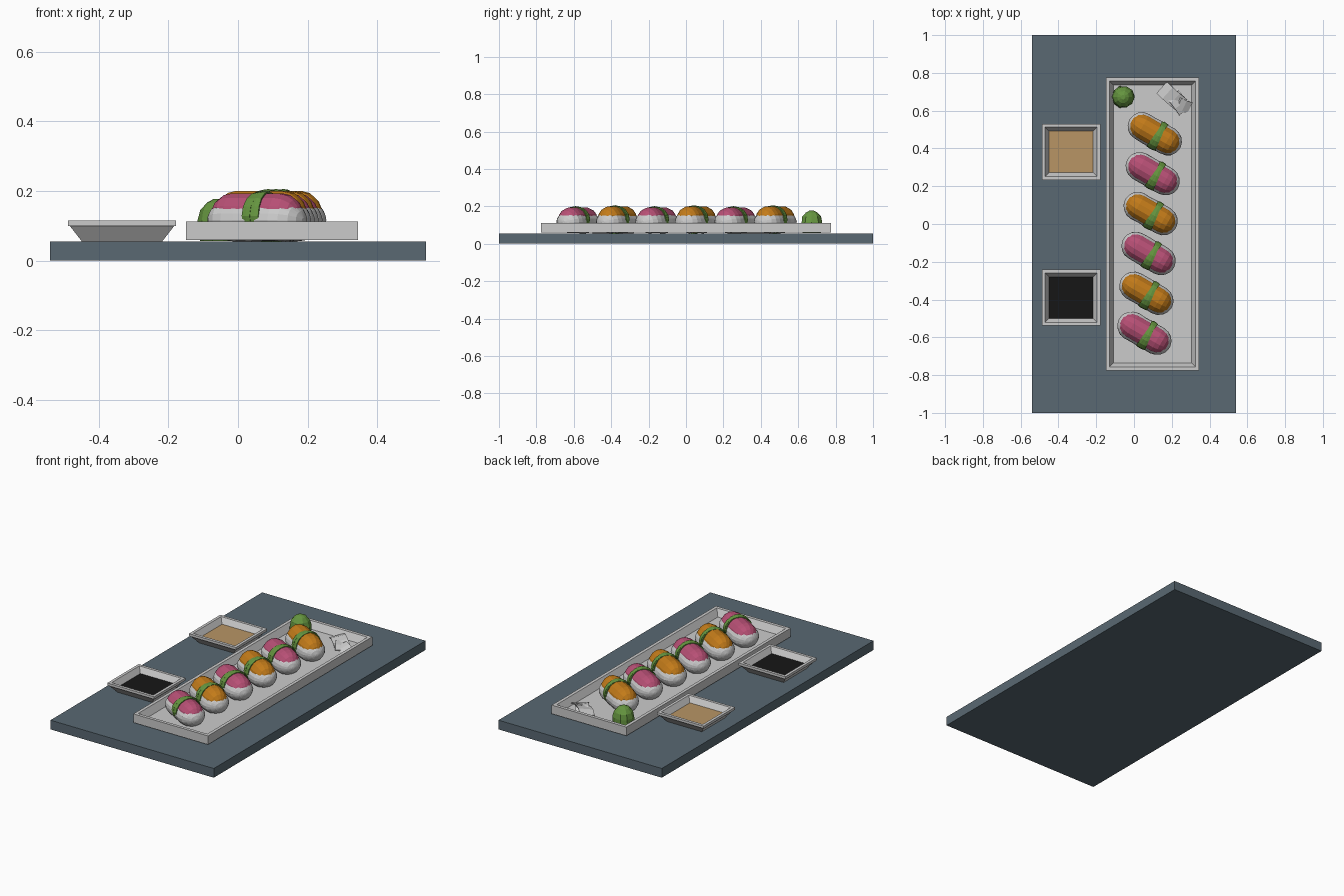
import bpy, bmesh, math, random
from mathutils import Matrix, Vector

if "Cube" in bpy.data.objects:
    bpy.data.objects.remove(bpy.data.objects["Cube"])

random.seed(4)

def material(name, rgb):
    m = bpy.data.materials.new(name)
    m.diffuse_color = (*rgb, 1)
    m.use_nodes = True
    m.node_tree.nodes["Principled BSDF"].inputs["Base Color"].default_value = m.diffuse_color
    return m

SLATE = material("slate", (0.10, 0.14, 0.17))
WHITE = material("rice_white", (0.8, 0.8, 0.8))
PINK = material("pink_fish", (0.48, 0.08, 0.18))
ORANGE = material("orange_fish", (0.55, 0.20, 0.01))
GREEN = material("leaf_green", (0.13, 0.30, 0.05))
TAN = material("tan_sauce", (0.48, 0.30, 0.13))
BLACK = material("dark_sauce", (0.008, 0.008, 0.008))

def loft(name, rings, mat=None, matrix=Matrix(), closed=False):
    """Skin a list of point rings; cap the ends unless closed into a loop."""
    bm = bmesh.new()
    vr = [[bm.verts.new(matrix @ Vector(p)) for p in r] for r in rings]
    pairs = list(zip(vr, vr[1:])) + ([(vr[-1], vr[0])] if closed else [])
    for a, b in pairs:
        n = len(a)
        for i in range(n):
            j = (i + 1) % n
            bm.faces.new((a[i], a[j], b[j], b[i]))
    if not closed:
        bm.faces.new(vr[0])
        bm.faces.new(vr[-1])
    bmesh.ops.recalc_face_normals(bm, faces=bm.faces)
    me = bpy.data.meshes.new(name)
    bm.to_mesh(me)
    bm.free()
    ob = bpy.data.objects.new(name, me)
    bpy.context.collection.objects.link(ob)
    if mat:
        me.materials.append(mat)
    return ob

def rect(hx, hy, z):
    return [(-hx, -hy, z), (hx, -hy, z), (hx, hy, z), (-hx, hy, z)]

def oval(x, ry, rz, cz, n):
    return [(x, ry * math.cos(2 * math.pi * i / n), cz + rz * math.sin(2 * math.pi * i / n))
            for i in range(n)]

def capsule(name, s, r, rz, cz, mat, matrix, n=16, rough=0.0):
    """Long pill along local x with rounded ends."""
    caps = [math.radians(a) for a in (6, 25, 45, 67, 90)]
    prof = [(-s - r * math.cos(a), math.sin(a)) for a in caps]
    prof += [(s * k / 3, 1.0) for k in (-1.5, 0, 1.5)]
    prof += [(s + r * math.cos(a), math.sin(a)) for a in reversed(caps)]
    rings = []
    for x, k in prof:
        ring = oval(x, r * k, rz * k, cz, n)
        rings.append([(px, py * (1 + random.uniform(-rough, rough)),
                       cz + (pz - cz) * (1 + random.uniform(-rough, rough)))
                      for px, py, pz in ring])
    return loft(name, rings, mat, matrix)

# Board
loft("board", [rect(0.54, 1.0, 0), rect(0.54, 1.0, 0.055)], SLATE)

# Serving tray with sloped inner walls
loft("tray", [rect(0.247, 0.776, 0.06), rect(0.247, 0.776, 0.112),
              rect(0.228, 0.757, 0.112), rect(0.206, 0.735, 0.072)],
     matrix=Matrix.Translation((0.098, 0, 0)))

# Sauce dishes
for label, y, mat in (("tan", 0.382, TAN), ("dark", -0.390, BLACK)):
    at = Matrix.Translation((-0.333, y, 0))
    loft(label + "_sauce_dish",
         [rect(0.115, 0.108, 0.055), rect(0.150, 0.143, 0.100), rect(0.155, 0.148, 0.100),
          rect(0.155, 0.148, 0.115), rect(0.138, 0.131, 0.115), rect(0.108, 0.101, 0.065)],
         matrix=at)
    loft(label + "_sauce", [rect(0.106, 0.099, 0.068), rect(0.117, 0.110, 0.083)], mat, at)

# Six sushi pieces: rice, fish and two crossing seaweed strips
for i in range(6):
    at = Matrix.Translation((0.055 + 0.011 * i, -0.578 + 0.211 * i, 0)) \
        @ Matrix.Rotation(math.radians(-30), 4, 'Z')
    lift = 0.0 if i % 2 == 0 else 0.007
    capsule(f"rice_{i}", 0.078, 0.076, 0.061, 0.117, WHITE, at, 20, 0.02)
    capsule(f"fish_{i}", 0.076, 0.068, 0.066 + lift, 0.129, ORANGE if i % 2 else PINK, at, 14)
    for k, turn in enumerate((-6, 7)):
        tilt = at @ Matrix.Translation((0.016 + 0.008 * k, 0, 0)) \
            @ Matrix.Rotation(math.radians(turn), 4, 'Z')
        w, ry, rz = 0.014, 0.081 - 0.001 * k, 0.070 + lift * 0.7 + 0.001 * k
        loft(f"seaweed_strip_{i}_{k}",
             [oval(-w, ry - 0.006, rz - 0.006, 0.129, 16), oval(-w, ry - 0.001, rz - 0.001, 0.129, 16),
              oval(0, ry, rz + 0.001, 0.129, 16),
              oval(w, ry - 0.001, rz - 0.001, 0.129, 16), oval(w, ry - 0.006, rz - 0.006, 0.129, 16)],
             GREEN, tilt, closed=True)

# Wasabi mound
mound = []
for z, r in ((0.057, 0.05), (0.085, 0.059), (0.115, 0.059), (0.145, 0.051), (0.167, 0.032), (0.177, 0.012)):
    mound.append([(r * math.cos(a * math.pi / 5) * random.uniform(0.95, 1.05),
                   r * math.sin(a * math.pi / 5) * random.uniform(0.95, 1.05), z) for a in range(10)])
loft("wasabi", mound, GREEN, Matrix.Translation((-0.058, 0.672, 0)))

# Ginger slices: thin folded sheets
for i, (x, y, z, ang, tip) in enumerate(((0.20, 0.675, 0.088, -42, 8), (0.235, 0.645, 0.082, -52, -10),
                                         (0.255, 0.63, 0.080, -25, 12))):
    at = Matrix.Translation((x, y, z)) @ Matrix.Rotation(math.radians(ang), 4, 'Z') \
        @ Matrix.Rotation(math.radians(tip), 4, 'X')
    hl, hw = 0.072 - 0.014 * i, 0.042 - 0.004 * i
    rings = [[(t * hl, -hw, b), (t * hl, hw, b + 0.004), (t * hl, hw, b + 0.008), (t * hl, -hw, b + 0.004)]
             for t, b in ((-1, -0.006), (-0.4, 0.008), (0.3, 0.004), (1, -0.01))]
    loft(f"ginger_slice_{i}", rings, None, at)
